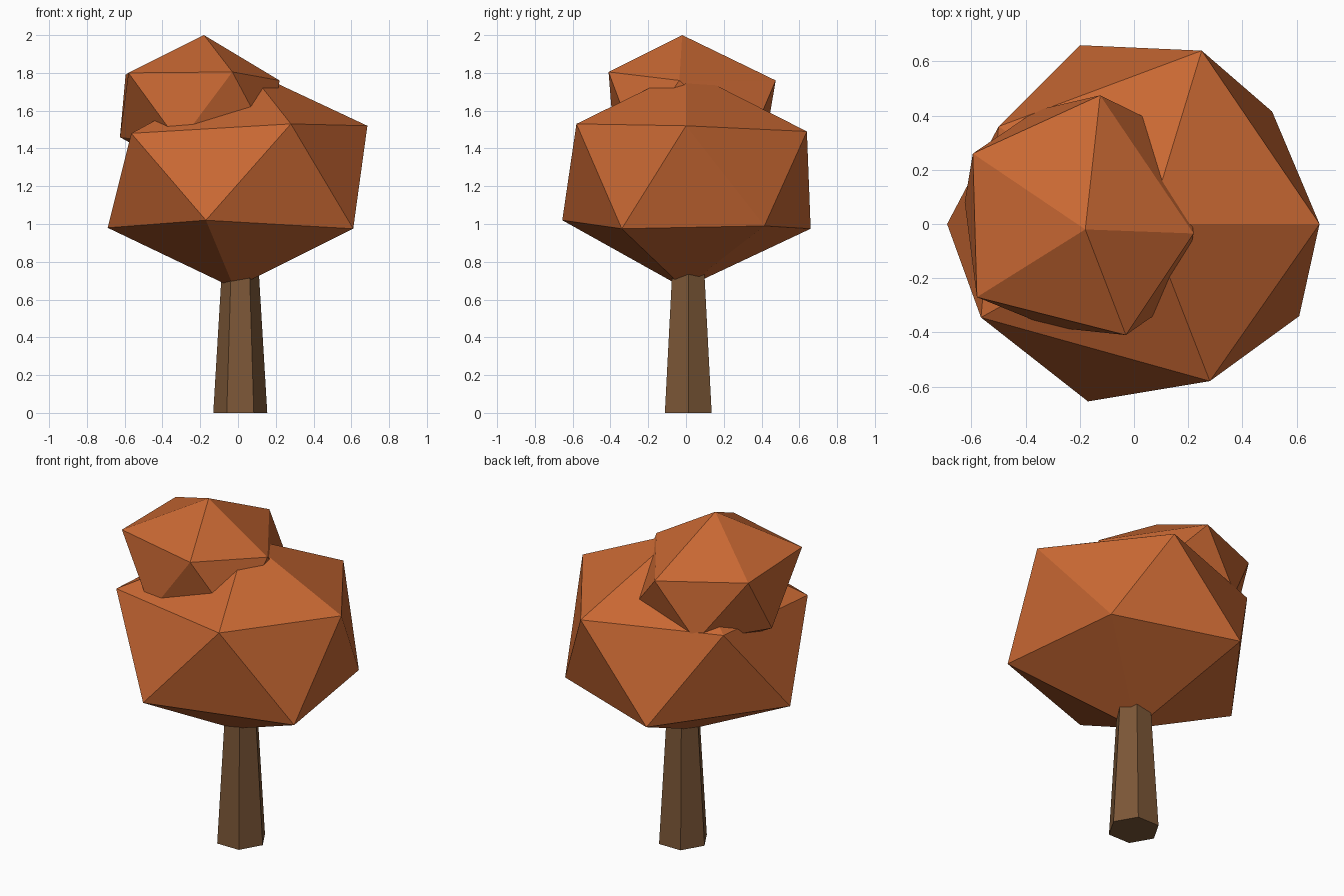
import bpy
import bmesh

default_cube = bpy.data.objects.get("Cube")
if default_cube:
    bpy.data.objects.remove(default_cube, do_unlink=True)


def make_material(name, color):
    material = bpy.data.materials.new(name)
    material.use_nodes = True
    material.diffuse_color = color
    shader = next(n for n in material.node_tree.nodes if n.type == "BSDF_PRINCIPLED")
    shader.inputs["Base Color"].default_value = color
    shader.inputs["Roughness"].default_value = 0.9
    return material


def finish(name, bm, material):
    """Turn a bmesh into a flat shaded object with one material."""
    bmesh.ops.recalc_face_normals(bm, faces=bm.faces[:])
    mesh = bpy.data.meshes.new(name)
    bm.to_mesh(mesh)
    bm.free()
    mesh.materials.append(material)
    obj = bpy.data.objects.new(name, mesh)
    bpy.context.collection.objects.link(obj)
    return obj


def make_crown(name, tip, upper_ring, lower_ring, base, material):
    """Irregular icosahedron: two staggered five-point rings between two tips."""
    bm = bmesh.new()
    top = bm.verts.new(tip)
    bottom = bm.verts.new(base)
    upper = [bm.verts.new(p) for p in upper_ring]
    lower = [bm.verts.new(p) for p in lower_ring]
    count = len(upper)
    for i in range(count):
        j = (i + 1) % count
        bm.faces.new((top, upper[i], upper[j]))
        bm.faces.new((upper[i], lower[i], upper[j]))
        bm.faces.new((upper[j], lower[i], lower[j]))
        bm.faces.new((bottom, lower[j], lower[i]))
    return finish(name, bm, material)


def make_trunk(name, sides, bottom_radius, top_radius, height, offset, material):
    """Tapered prism standing on the ground."""
    bm = bmesh.new()
    bmesh.ops.create_cone(bm, cap_ends=True, segments=sides,
                          radius1=bottom_radius, radius2=top_radius, depth=height)
    # Put one corner on the x axis
    corner = max(bm.verts, key=lambda v: v.co.x)
    turn = -corner.co.xy.angle_signed((1, 0)) if corner.co.y else 0
    if abs(turn) > 0.01:
        from mathutils import Matrix
        bmesh.ops.rotate(bm, verts=bm.verts[:], matrix=Matrix.Rotation(turn, 3, "Z"))
    bmesh.ops.translate(bm, verts=bm.verts[:], vec=(offset, offset, height / 2))
    return finish(name, bm, material)


foliage = make_material("autumn orange", (0.58, 0.138, 0.033, 1))
bark = make_material("brown bark", (0.2, 0.095, 0.038, 1))

# Six-sided trunk, reaching into the crown
make_trunk("trunk", 6, 0.143, 0.095, 0.8, 0.012, bark)

# Large main crown
make_crown(
    "main_crown",
    (0.055, 0, 1.815),
    [(0.685, 0, 1.52), (0.25, 0.64, 1.49), (-0.5, 0.36, 1.49),
     (-0.565, -0.345, 1.48), (0.28, -0.58, 1.53)],
    [(0.51, 0.415, 0.99), (-0.2, 0.66, 0.975), (-0.69, 0, 0.98),
     (-0.17, -0.655, 1.02), (0.61, -0.34, 0.975)],
    (-0.02, -0.01, 0.66),
    foliage,
)

# Smaller crown, set to one side on top
make_crown(
    "upper_crown",
    (-0.18, -0.02, 2),
    [(0.22, -0.035, 1.76), (-0.125, 0.475, 1.76), (-0.595, 0.26, 1.79),
     (-0.58, -0.27, 1.8), (-0.03, -0.41, 1.805)],
    [(0.17, 0.33, 1.42), (-0.36, 0.42, 1.44), (-0.625, 0.08, 1.46),
     (-0.31, -0.38, 1.43), (0.17, -0.27, 1.43)],
    (-0.2, 0, 1.22),
    foliage,
)
